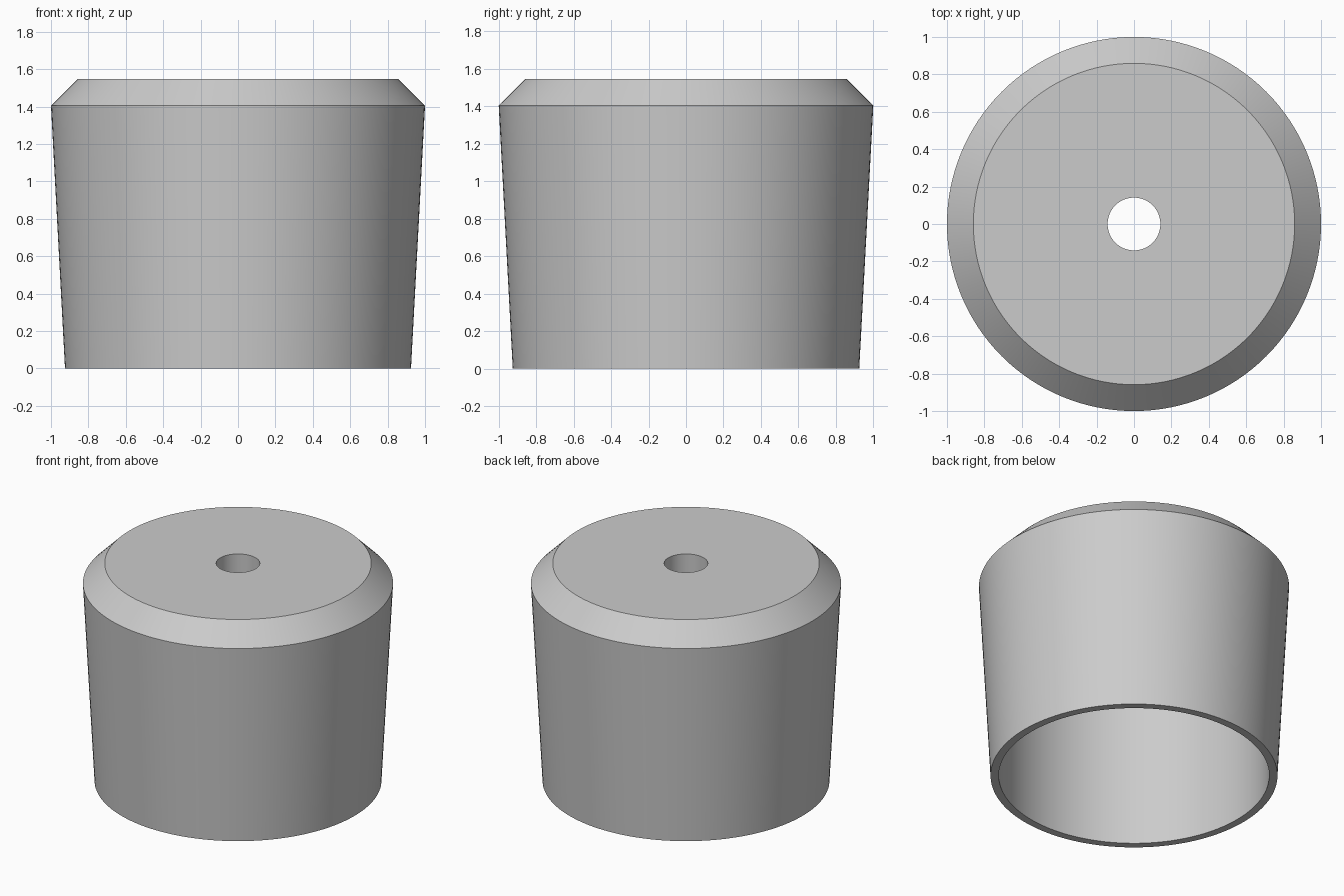
import bpy
import bmesh
import math

cube = bpy.data.objects.get("Cube")
if cube:
    bpy.data.objects.remove(cube, do_unlink=True)

SEGMENTS = 128

# Single plain grey
grey = bpy.data.materials.new("plain grey")
grey.use_nodes = True
colour = (0.6, 0.6, 0.6, 1)
grey.diffuse_color = colour
grey.node_tree.nodes["Principled BSDF"].inputs["Base Color"].default_value = colour

# Closed wall section as (radius, height): tapered side, chamfer, top, hole, straight bore
profile = [
    (0.925, 0), (1.0, 1.405), (0.859, 1.546), (0.141, 1.546),
    (0.141, 1.405), (0.872, 1.405), (0.872, 0),
]

# Revolve the section into a hollow cap
bm = bmesh.new()
rings = []
for radius, height in profile:
    ring = []
    for i in range(SEGMENTS):
        a = math.tau * i / SEGMENTS
        ring.append(bm.verts.new((radius * math.cos(a), radius * math.sin(a), height)))
    rings.append(ring)
for lower, upper in zip(rings, rings[1:] + rings[:1]):
    for i in range(SEGMENTS):
        j = (i + 1) % SEGMENTS
        bm.faces.new((lower[i], lower[j], upper[j], upper[i]))
bmesh.ops.recalc_face_normals(bm, faces=bm.faces)

mesh = bpy.data.meshes.new("hollow_cap")
bm.to_mesh(mesh)
bm.free()
mesh.materials.append(grey)
cap = bpy.data.objects.new("hollow_cap", mesh)
bpy.context.collection.objects.link(cap)

# Smooth round walls with crisp rims
bpy.ops.object.select_all(action="DESELECT")
cap.select_set(True)
bpy.context.view_layer.objects.active = cap
bpy.ops.object.shade_smooth_by_angle(angle=math.radians(30))
